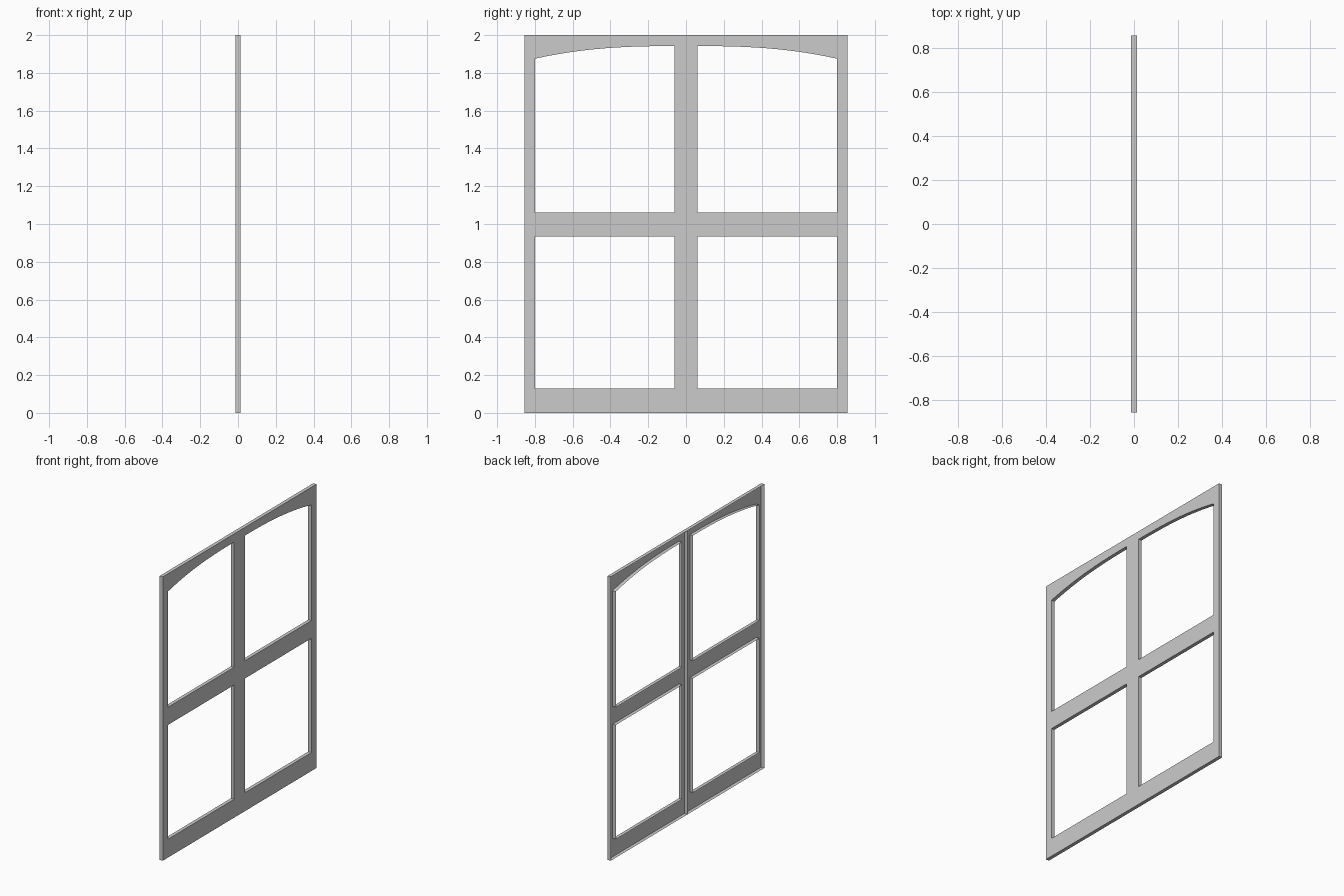
import bpy, bmesh

if "Cube" in bpy.data.objects:
    bpy.data.objects.remove(bpy.data.objects["Cube"])

HALF_W, HEIGHT, DEPTH = 0.855, 2.0, 0.025
IN_Y, OUT_Y = 0.06, 0.80          # pane opening, from centre stile to outer stile


def rect(y0, z0, y1, z1):
    return [(y0, z0), (y1, z0), (y1, z1), (y0, z1)]


def arched_pane(z0, z_side, z_top, steps=14):
    # pane whose top edge curves down toward the outer stile
    pts = [(IN_Y, z0), (OUT_Y, z0)]
    for i in range(steps + 1):
        t = 1 - i / steps
        pts.append((IN_Y + (OUT_Y - IN_Y) * t, z_top - (z_top - z_side) * t ** 2.5))
    return pts


def window_leaf(name, side):
    loops = [rect(0, 0, HALF_W, HEIGHT),
             rect(IN_Y, 0.13, OUT_Y, 0.935),
             arched_pane(1.06, 1.875, 1.942)]
    bm = bmesh.new()
    for loop in loops:
        vs = [bm.verts.new((DEPTH / 2, side * y, z)) for y, z in loop]
        for a, b in zip(vs, vs[1:] + vs[:1]):
            bm.edges.new((a, b))
    # front sheet with pane openings
    bmesh.ops.triangle_fill(bm, use_beauty=True, use_dissolve=False,
                            edges=bm.edges[:], normal=(1, 0, 0))
    # rim walls folded back, rear left open
    rim = [e for e in bm.edges if len(e.link_faces) == 1]
    ext = bmesh.ops.extrude_edge_only(bm, edges=rim)["geom"]
    new = [g for g in ext if isinstance(g, bmesh.types.BMVert)]
    bmesh.ops.translate(bm, verts=new, vec=(-DEPTH, 0, 0))
    bmesh.ops.recalc_face_normals(bm, faces=bm.faces[:])
    # keep the front sheet facing +x
    sheet = max(bm.faces, key=lambda f: f.calc_center_median().x)
    if sheet.normal.x < 0:
        bmesh.ops.reverse_faces(bm, faces=bm.faces[:])
    mesh = bpy.data.meshes.new(name)
    bm.to_mesh(mesh)
    bm.free()
    bpy.context.collection.objects.link(bpy.data.objects.new(name, mesh))


window_leaf("window_leaf_left", -1)
window_leaf("window_leaf_right", 1)
